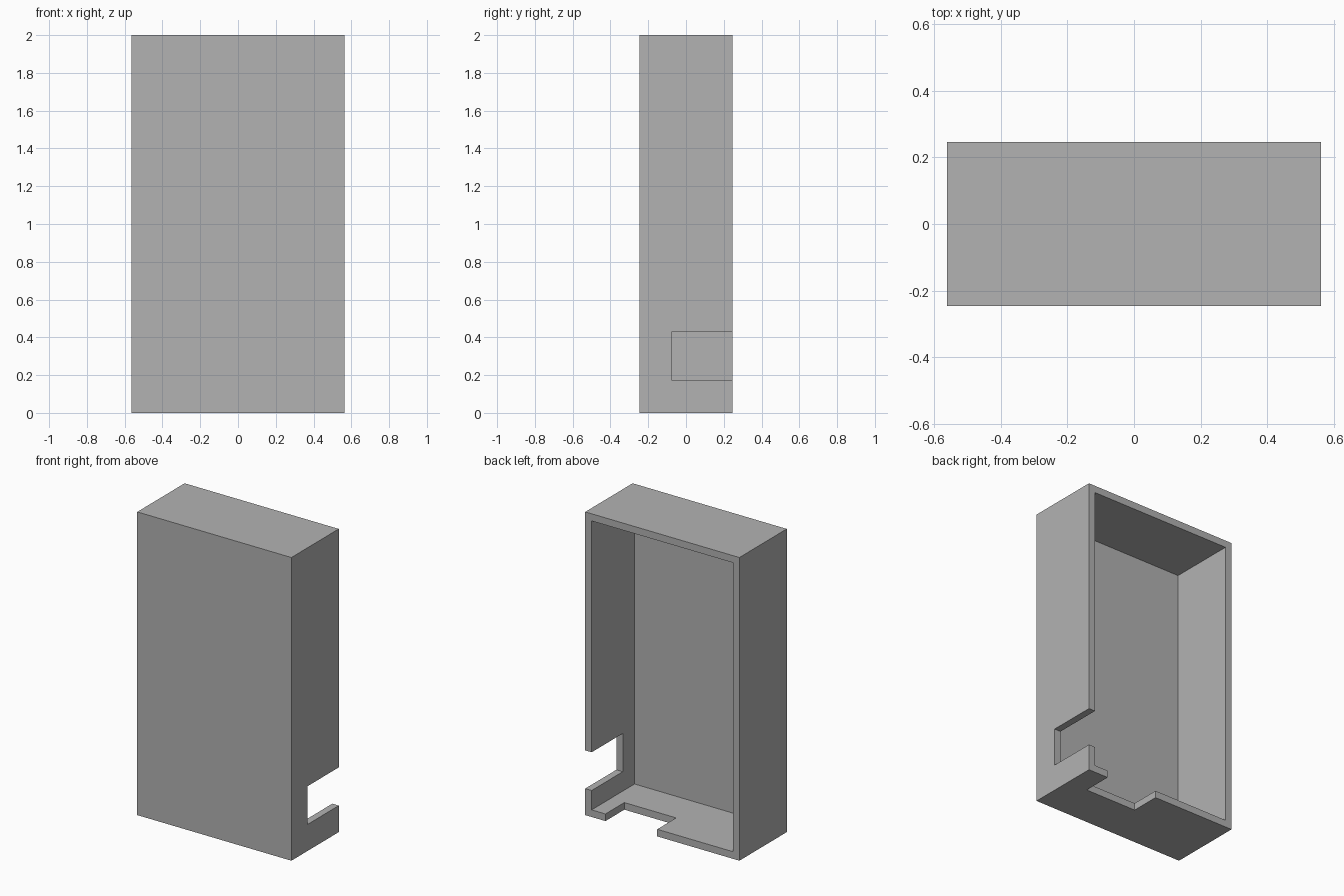
import bpy
from mathutils import Vector

default = bpy.data.objects.get("Cube")
if default:
    bpy.data.objects.remove(default, do_unlink=True)

W, D, H = 0.5625, 0.247, 2.0   # half width, half depth, height
T = 0.047                      # wall thickness

grey = bpy.data.materials.new("plain_grey")
grey.use_nodes = True
colour = (0.448, 0.448, 0.448, 1)
grey.diffuse_color = colour
grey.node_tree.nodes["Principled BSDF"].inputs["Base Color"].default_value = colour


def box(name, low, high):
    """Axis-aligned box between two corners."""
    low, high = Vector(low), Vector(high)
    bpy.ops.mesh.primitive_cube_add(size=1, location=(low + high) / 2)
    obj = bpy.context.object
    obj.name = name
    obj.scale = high - low
    bpy.ops.object.transform_apply(location=True, rotation=True, scale=True)
    obj.data.materials.append(grey)
    return obj


def cut(target, name, low, high):
    """Cut a box out of the target, then discard the cutter."""
    cutter = box(name, low, high)
    cutter.hide_render = True
    bpy.context.view_layer.objects.active = target
    mod = target.modifiers.new(name, "BOOLEAN")
    mod.operation = "DIFFERENCE"
    mod.solver = "EXACT"
    mod.object = cutter
    bpy.ops.object.modifier_apply(modifier=mod.name)
    bpy.data.objects.remove(cutter, do_unlink=True)


# Solid case, hollowed from the back
case = box("case_shell", (-W, -D, 0), (W, D, H))
cut(case, "cavity", (-W + T, -D + T, T), (W - T, D + 0.1, H - T))

# Notch in the left side wall
cut(case, "side_notch", (W - 2 * T, -0.077, 0.175), (W + 0.1, D + 0.1, 0.427))

# Notch in the floor at the open edge
cut(case, "floor_notch", (0.037, 0.05, -0.1), (0.415, D + 0.1, 2 * T))
